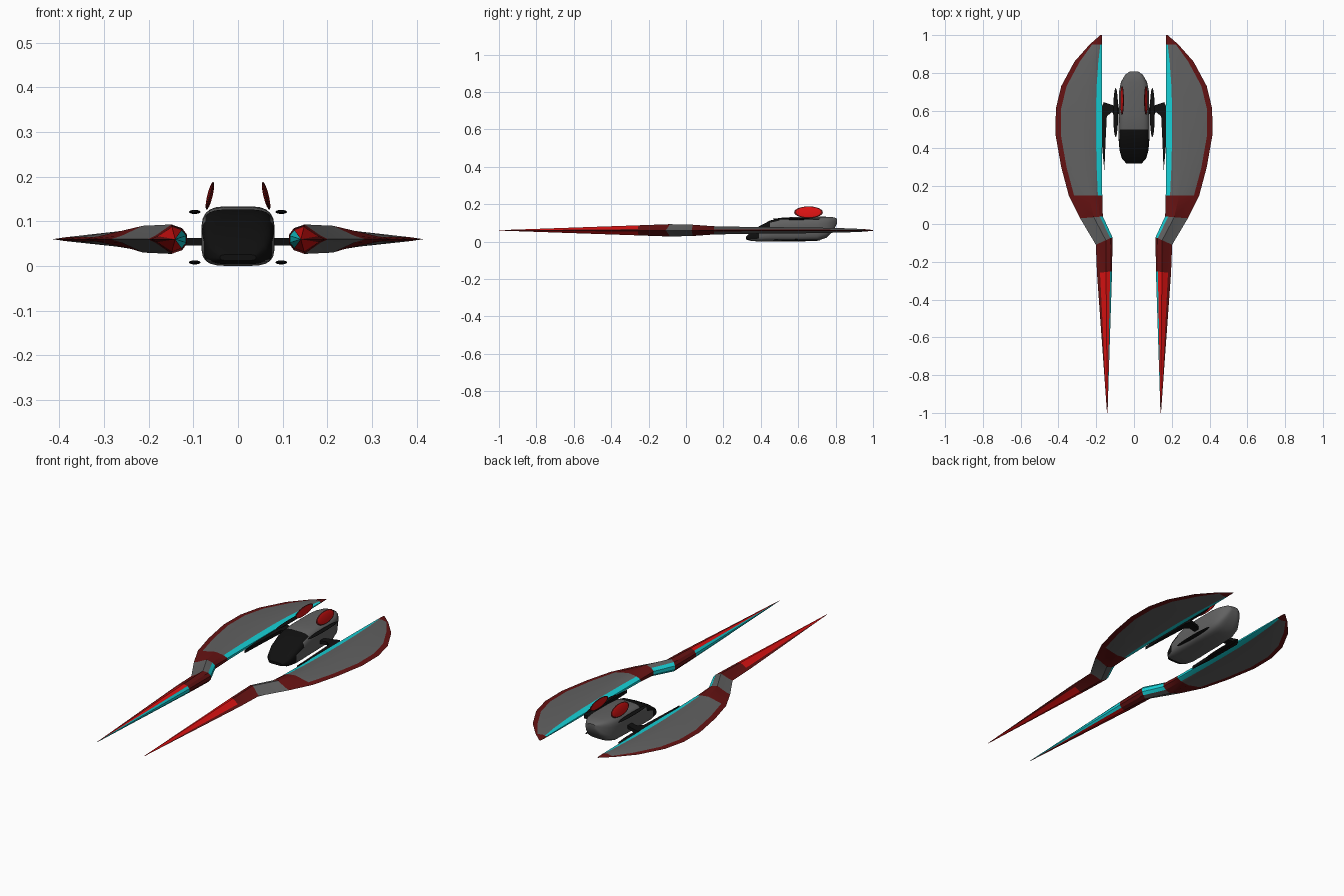
import bpy, bmesh, math
from mathutils import Matrix, Vector

cube = bpy.data.objects.get("Cube")
if cube:
    bpy.data.objects.remove(cube, do_unlink=True)


def material(name, r, g, b):
    m = bpy.data.materials.new(name)
    m.use_nodes = True
    m.diffuse_color = (r, g, b, 1)
    m.node_tree.nodes["Principled BSDF"].inputs["Base Color"].default_value = (r, g, b, 1)
    return m


GREY = material("hull grey", 0.12, 0.12, 0.12)
BLACK = material("black", 0.005, 0.005, 0.005)
DARK = material("dark red", 0.13, 0.006, 0.006)
RED = material("bright red", 0.7, 0.006, 0.006)
CYAN = material("cyan", 0.008, 0.62, 0.66)


def finish(name, bm, mats, angle=30):
    bmesh.ops.remove_doubles(bm, verts=bm.verts, dist=1e-5)
    bmesh.ops.recalc_face_normals(bm, faces=bm.faces)
    mesh = bpy.data.meshes.new(name)
    bm.to_mesh(mesh)
    bm.free()
    for m in mats:
        mesh.materials.append(m)
    ob = bpy.data.objects.new(name, mesh)
    bpy.context.collection.objects.link(ob)
    bpy.ops.object.select_all(action="DESELECT")
    ob.select_set(True)
    bpy.context.view_layer.objects.active = ob
    bpy.ops.object.shade_smooth_by_angle(angle=math.radians(angle))
    return ob


def loft(rings, rule=None):
    """Skin a list of closed rings; rule(station, side) gives a material index."""
    bm = bmesh.new()
    vs = [[bm.verts.new(p) for p in ring] for ring in rings]
    n = len(vs[0])
    for i in range(len(vs) - 1):
        for j in range(n):
            k = (j + 1) % n
            f = bm.faces.new((vs[i][j], vs[i][k], vs[i + 1][k], vs[i + 1][j]))
            if rule:
                f.material_index = rule(i, j)
    bm.faces.new(vs[0])
    bm.faces.new(vs[-1])
    return bm


# Wing stations: inner y, outer y, inner x, outer x, half thickness
WING = [
    (-1.0, -1.0, .140, .143, .001),
    (-.25, -.26, .116, .196, .027),
    (-.07, -.11, .114, .202, .033),
    (.04, .03, .165, .285, .030),
    (.15, .15, .168, .345, .022),
    (.30, .30, .17, .385, .019),
    (.47, .47, .17, .415, .017),
    (.61, .61, .17, .414, .016),
    (.73, .73, .17, .385, .014),
    (.86, .86, .17, .315, .011),
    (.95, .95, .17, .235, .007),
    (1.0, 1.0, .17, .178, .002),
]


def wing_ring(s, yi, yo, xi, xo, h):
    w = xo - xi
    rim = min(.028, .2 * w)
    half = [(xi, .3 * h), (xi + .13 * w, .75 * h), (xi + .4 * w, h), (xo - rim, .25 * h)]
    pts = half + [(xo, 0)] + [(x, -z) for x, z in reversed(half)]
    return [(s * x, yi + (yo - yi) * (x - xi) / w, .06 + z) for x, z in pts]


def wing_colour(i, j):
    # 0 grey, 1 dark red, 2 bright red, 3 cyan
    if i in (1, 3, 10):
        return 1
    if j in (0, 7, 8):
        return 3
    if j in (3, 4):
        return 0 if i == 2 else 1
    return 2 if i == 0 else 0


def ellipsoid(name, centre, radii, mats, tilt=0, rim=None):
    bm = bmesh.new()
    bmesh.ops.create_uvsphere(bm, u_segments=20, v_segments=12, radius=1)
    bmesh.ops.rotate(bm, verts=bm.verts, matrix=Matrix.Rotation(math.pi / 2, 3, "Y"))
    for f in bm.faces:
        f.material_index = int(rim is not None and abs(f.calc_center_median().x) < rim)
    bmesh.ops.scale(bm, verts=bm.verts, vec=radii)
    bmesh.ops.rotate(bm, verts=bm.verts, matrix=Matrix.Rotation(tilt, 3, "Y"))
    bmesh.ops.translate(bm, verts=bm.verts, vec=centre)
    return finish(name, bm, mats, 40)


# Curved bracket outline, seen from above
BRACKET = [(.07, .58), (.07, .61), (.10, .625), (.16, .645), (.172, .62),
           (.168, .40), (.157, .28), (.150, .45), (.144, .57), (.12, .59)]

for s, side in ((1, "left"), (-1, "right")):
    # Long blade wing
    bm = loft([wing_ring(s, *st) for st in WING], wing_colour)
    bm.faces.ensure_lookup_table()
    finish(side + "_wing", bm, [GREY, DARK, RED, CYAN], 20)

    # Bracket joining hull and wing
    bm = bmesh.new()
    face = bm.faces.new([bm.verts.new((s * x, y, .046)) for x, y in BRACKET])
    ext = bmesh.ops.extrude_face_region(bm, geom=[face])
    top = [v for v in ext["geom"] if isinstance(v, bmesh.types.BMVert)]
    bmesh.ops.translate(bm, verts=top, vec=(0, 0, .017))
    finish(side + "_bracket", bm, [BLACK])

    # Slim pods above and below the bracket
    for level, z in (("upper", .121), ("lower", .008)):
        ellipsoid(f"{side}_{level}_pod", (s * .097, .59, z), (.013, .13, .0045), [BLACK])

    # Oval tail fin, leaning inward
    ellipsoid(side + "_fin", (s * .063, .655, .157), (.006, .077, .032),
              [RED, DARK], tilt=-s * .24, rim=.55)

# Hull stations: y, half width, bottom, top
HULL = [
    (.32, .040, .012, .026),
    (.345, .064, .004, .050),
    (.39, .077, 0, .082),
    (.45, .082, 0, .113),
    (.50, .082, 0, .127),
    (.58, .082, 0, .132),
    (.70, .080, .003, .134),
    (.75, .070, .020, .133),
    (.79, .047, .060, .130),
    (.808, .022, .098, .122),
]


def hull_ring(y, w, lo, hi, n=24):
    ring = []
    for k in range(n):
        a = 2 * math.pi * (k + .5) / n
        c, d = math.cos(a), math.sin(a)
        x = math.copysign(abs(c) ** .5, c)
        z = math.copysign(abs(d) ** .5, d)
        ring.append((w * x, y, (lo + hi) / 2 + (hi - lo) / 2 * z))
    return ring


# Hull with a black sloping canopy at the front
bm = loft([hull_ring(*st) for st in HULL])
bmesh.ops.recalc_face_normals(bm, faces=bm.faces)
for f in bm.faces:
    c = f.calc_center_median()
    if c.y < .5 and (f.normal.y < -.18 or (f.normal.z > .2 and c.y < .47)):
        f.material_index = 1
finish("hull", bm, [GREY, BLACK], 35)
